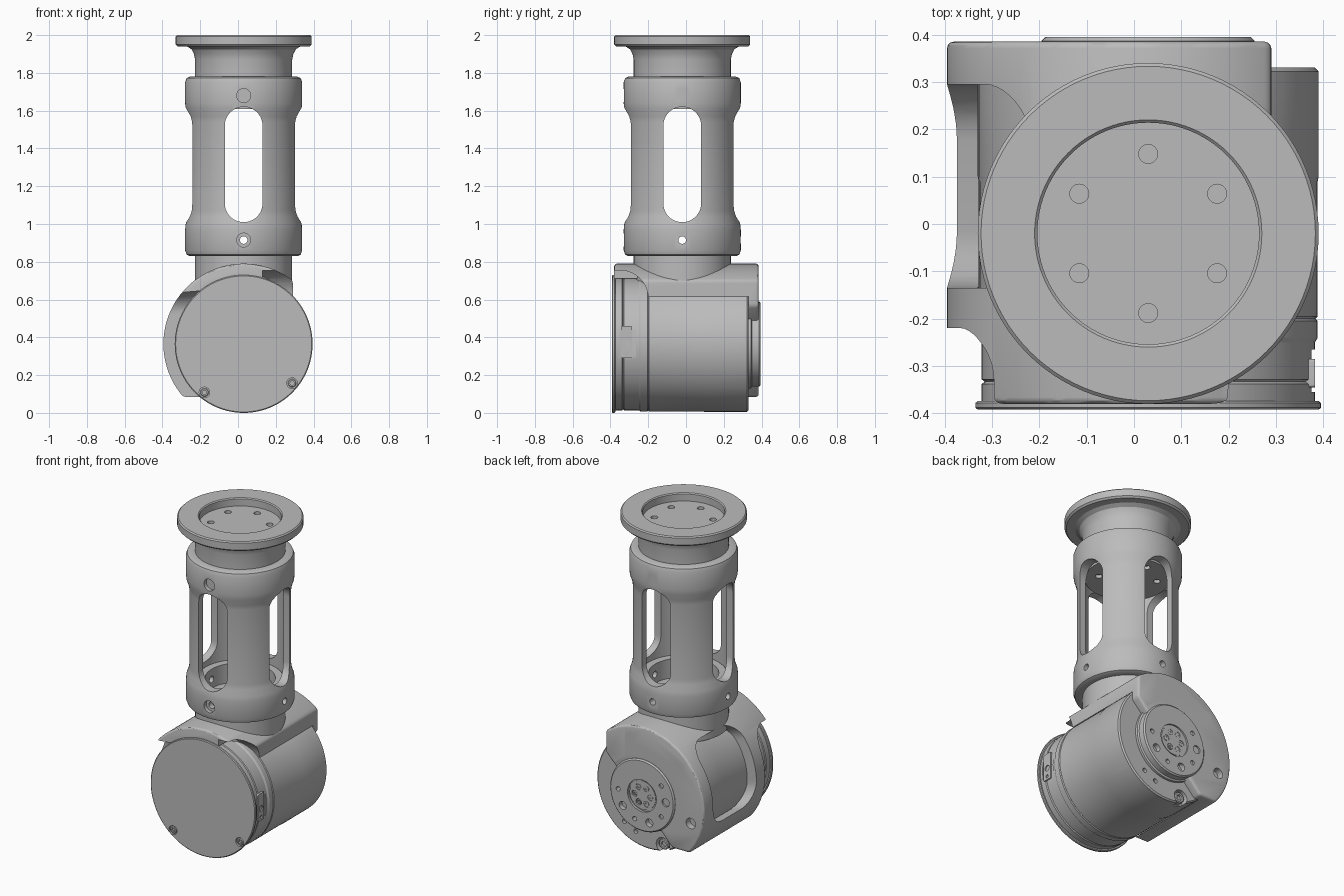
import bpy, bmesh
from math import sin, cos, pi, radians, acos, asin
from mathutils import Matrix, Vector

if "Cube" in bpy.data.objects:
    bpy.data.objects.remove(bpy.data.objects["Cube"])

CX, CY, CZ = 0.03, -0.02, 0.365      # column axis x, y and motor axis height
X, Y, Z = Vector((1, 0, 0)), Vector((0, 1, 0)), Vector((0, 0, 1))
COLUMN = Matrix.Translation((CX, CY, 0))
MOTOR = Matrix.Translation((CX, 0, CZ)) @ Matrix.Rotation(-pi / 2, 4, 'X')

grey = bpy.data.materials.new("machined grey")
grey.use_nodes = True
grey.diffuse_color = (0.5, 0.5, 0.5, 1)
grey.node_tree.nodes["Principled BSDF"].inputs["Base Color"].default_value = (0.5, 0.5, 0.5, 1)


def polar(deg, r, y):
    """Point around the motor axis."""
    a = radians(deg)
    return Vector((CX + r * cos(a), y, CZ + r * sin(a)))


def make(name, bm):
    bmesh.ops.recalc_face_normals(bm, faces=bm.faces)
    mesh = bpy.data.meshes.new(name)
    bm.to_mesh(mesh)
    bm.free()
    mesh.materials.append(grey)
    ob = bpy.data.objects.new(name, mesh)
    bpy.context.collection.objects.link(ob)
    return ob


def lathe(name, profile, matrix, steps=72):
    """Turn a (radius, height) profile around local z."""
    bm = bmesh.new()
    vs = [bm.verts.new((r, 0, h)) for r, h in profile]
    es = [bm.edges.new(p) for p in zip(vs, vs[1:])]
    if profile[0][0] > 0:
        es.append(bm.edges.new((vs[-1], vs[0])))
    bmesh.ops.spin(bm, geom=vs + es, cent=(0, 0, 0), axis=(0, 0, 1),
                   angle=2 * pi, steps=steps, use_duplicate=False)
    bmesh.ops.remove_doubles(bm, verts=bm.verts, dist=1e-5)
    bm.transform(matrix)
    return make(name, bm)


def rod(a, b, r, n=24):
    d = b - a
    bm = bmesh.new()
    bmesh.ops.create_cone(bm, cap_ends=True, segments=n, radius1=r, radius2=r, depth=d.length)
    bm.transform(Matrix.Translation((a + b) / 2) @ d.to_track_quat('Z', 'Y').to_matrix().to_4x4())
    return make("cutter", bm)


def extrude(name, points, vec):
    bm = bmesh.new()
    face = bm.faces.new([bm.verts.new(p) for p in points])
    out = bmesh.ops.extrude_face_region(bm, geom=[face])["geom"]
    bmesh.ops.translate(bm, vec=vec, verts=[g for g in out if isinstance(g, bmesh.types.BMVert)])
    return make(name, bm)


def slot(w, h, rad, origin, u, d, depth):
    """Rounded rectangle, w along u, pushed along d."""
    v = d.cross(u)
    pts = []
    for k, (sx, sy) in enumerate([(1, 1), (-1, 1), (-1, -1), (1, -1)]):
        for i in range(11):
            a = (k + i / 10) * pi / 2
            pts.append(origin + u * (sx * (w / 2 - rad) + rad * cos(a))
                       + v * (sy * (h / 2 - rad) + rad * sin(a)))
    return extrude("cutter", pts, d * depth)


def bake(ob):
    ev = ob.evaluated_get(bpy.context.evaluated_depsgraph_get())
    mesh = bpy.data.meshes.new_from_object(ev)
    ob.modifiers.clear()
    ob.data = mesh


def cut(ob, cutters):
    for c in cutters:
        m = ob.modifiers.new("cut", 'BOOLEAN')
        m.operation, m.solver, m.object = 'DIFFERENCE', 'EXACT', c
    bake(ob)
    for c in cutters:
        bpy.data.objects.remove(c)


def bolt(name, p, r, d):
    """Socket head whose top is at p and faces d."""
    m = Matrix.Translation(p) @ d.to_track_quat('Z', 'Y').to_matrix().to_4x4()
    lathe(name, [(0, -.05), (r, -.05), (r, -.004), (r * .85, 0), (r * .5, 0),
                 (r * .5, -.014), (0, -.014)], m, 20)


def drills(r):
    """Cross holes through both column joints."""
    return [rod(Vector((CX, CY, z)) - d, Vector((CX, CY, z)) + d, r)
            for z in (.915, 1.68) for d in (X, Y)]


# Slotted tube
o, i = .31, .29
tube = lathe("slotted_tube", [
    (.25, .83), (.285, .83), (.302, .838), (o, .86), (o, .97), (.307, 1.0), (.294, 1.04), (i, 1.07),
    (i, 1.54), (.294, 1.57), (.307, 1.61), (o, 1.64), (o, 1.75), (.302, 1.772), (.285, 1.78),
    (.25, 1.78)], COLUMN, 96)
holes = drills(.02)
for u, d in ((X, Y), (Y, X)):
    holes.append(slot(.2, .61, .099, Vector((CX, CY, 1.315)) - d, u, d, 2))
    for s in (-1, 1):
        for z in (.915, 1.68):
            p = Vector((CX, CY, z))
            holes.append(rod(p + d * s * .285, p + d * s * .4, .037))
cut(tube, holes)

# Top flange with its plug
flange = lathe("top_flange", [
    (0, 1.61), (.245, 1.61), (.245, 1.77), (.257, 1.77), (.257, 1.87), (.263, 1.9), (.276, 1.925),
    (.3, 1.94), (.35, 1.94), (.36, 1.95), (.36, 1.993), (.353, 2), (.24, 2), (.234, 1.994),
    (.234, 1.95), (0, 1.95)], COLUMN, 96)
holes = drills(.02)
for k in range(6):
    a = radians(90 + 60 * k)
    p = Vector((CX + .168 * cos(a), CY + .168 * sin(a), 0))
    holes += [rod(p + Z * 1.91, p + Z * 1.99, .02), rod(p + Z * 1.6, p + Z * 1.63, .02)]
cut(flange, holes)

# Lower neck with hollow plug
neck = lathe("lower_neck", [(0, .66), (.257, .66), (.257, .835), (.245, .835), (.245, .98),
                            (.2, .98), (.2, .86), (0, .86)], COLUMN)
cut(neck, drills(.02))

# Half-shell bracket
a0, a1 = acos(.26 / .425), 2 * pi - asin(-.28 / .425) - pi
arc = [polar((a0 + (a1 - a0) * k / 60) * 180 / pi, .425, -.38) for k in range(61)]
ends = [Vector((CX - .2, -.38, CZ - .28)), Vector((CX + .26, -.38, CZ + .2))]
bracket = extrude("half_shell_bracket", arc + ends, Y * .765)
bev = bracket.modifiers.new("round", 'BEVEL')
bev.width, bev.segments, bev.limit_method, bev.angle_limit = .014, 3, 'ANGLE', radians(30)
bake(bracket)


def radial(deg):
    return Vector((cos(radians(deg)), 0, sin(radians(deg))))


def bite(deg, start, y, t, w, h, rad):
    d = radial(deg)
    return slot(w, h, rad, polar(deg, start, y) + d.cross(Y) * t, Y, d, .6)


cut(bracket, [
    rod(Vector((CX, -1, CZ)), Vector((CX, .331, CZ)), .361, 96),
    rod(Vector((CX, .3, CZ)), Vector((CX, .5, CZ)), .25, 72),
    bite(162, .2, .08, 0, .43, .5, .12),
    bite(185, 0, -.51, .1, .58, .8, .11),
    bite(0, .1, -.5, .095, .6, .59, .15),
] + [rod(polar(a, .345, .345), polar(a, .345, .5), .033) for a in (75, 135, 195)])

# Motor body
body = lathe("motor_body", [
    (0, -.375), (.352, -.375), (.352, -.338), (.345, -.333), (.352, -.328), (.352, -.25),
    (.358, -.24), (.358, -.205), (.353, -.2), (.358, -.195), (.358, .09), (.36, .1),
    (.36, .322), (.352, .33), (0, .33)], MOTOR, 96)
lugs = (36, -36, -108)
cut(body, [rod(polar(a, .325, .285), polar(a, .325, .4), .047) for a in lugs]
    + [rod(polar(a, .285, .31), polar(a, .285, .4), .014) for a in (0, -72, -144, 18, -54)]
    + [slot(.09, .18, .012, Vector((.375, -.31, .375)), Y, X, .1)])
for a in lugs:
    bolt("lug_bolt", polar(a, .322, .322), .034, Y)

# Front cover
cover = lathe("front_cover", [(0, -.392), (.36, -.392), (.365, -.388), (.365, -.378), (.36, -.374),
                              (0, -.374)], MOTOR, 96)
corners = [51 + 90 * k for k in range(4)]
cut(cover, [rod(polar(a, .33, -.5), polar(a, .33, -.38), .028) for a in corners])
for a in corners:
    bolt("cover_bolt", polar(a, .33, -.39), .022, -Y)

# Connector block
plug = slot(.06, .17, .006, Vector((.34, -.315, .375)), Y, X, .042)
plug.name = "connector_block"
cut(plug, [rod(Vector((.365, -.315, z)), Vector((.5, -.315, z)), r, 16)
           for z, r in ((.43, .018), (.365, .018), (.312, .01))])

# Output flange at the back
hub = lathe("output_flange", [(0, .32), (.235, .32), (.235, .345), (.225, .35), (.225, .387),
                              (.217, .395), (.1, .395), (.1, .38), (.09, .38), (.09, .388),
                              (0, .388)], MOTOR)
cut(hub, [rod(polar(36 * k, .165, .365), polar(36 * k, .165, .5), .025 if k % 2 else .014)
          for k in range(10)]
    + [rod(polar(60 * k, .055, .375), polar(60 * k, .055, .5), .02, 16) for k in range(6)])
for k in range(6):
    bolt("hub_bolt", polar(60 * k, .055, .386), .016, Y)

# Smooth shading with sharp edges kept
for ob in bpy.context.scene.objects:
    ob.select_set(ob.type == 'MESH')
bpy.context.view_layer.objects.active = tube
bpy.ops.object.shade_smooth_by_angle(angle=radians(30))
